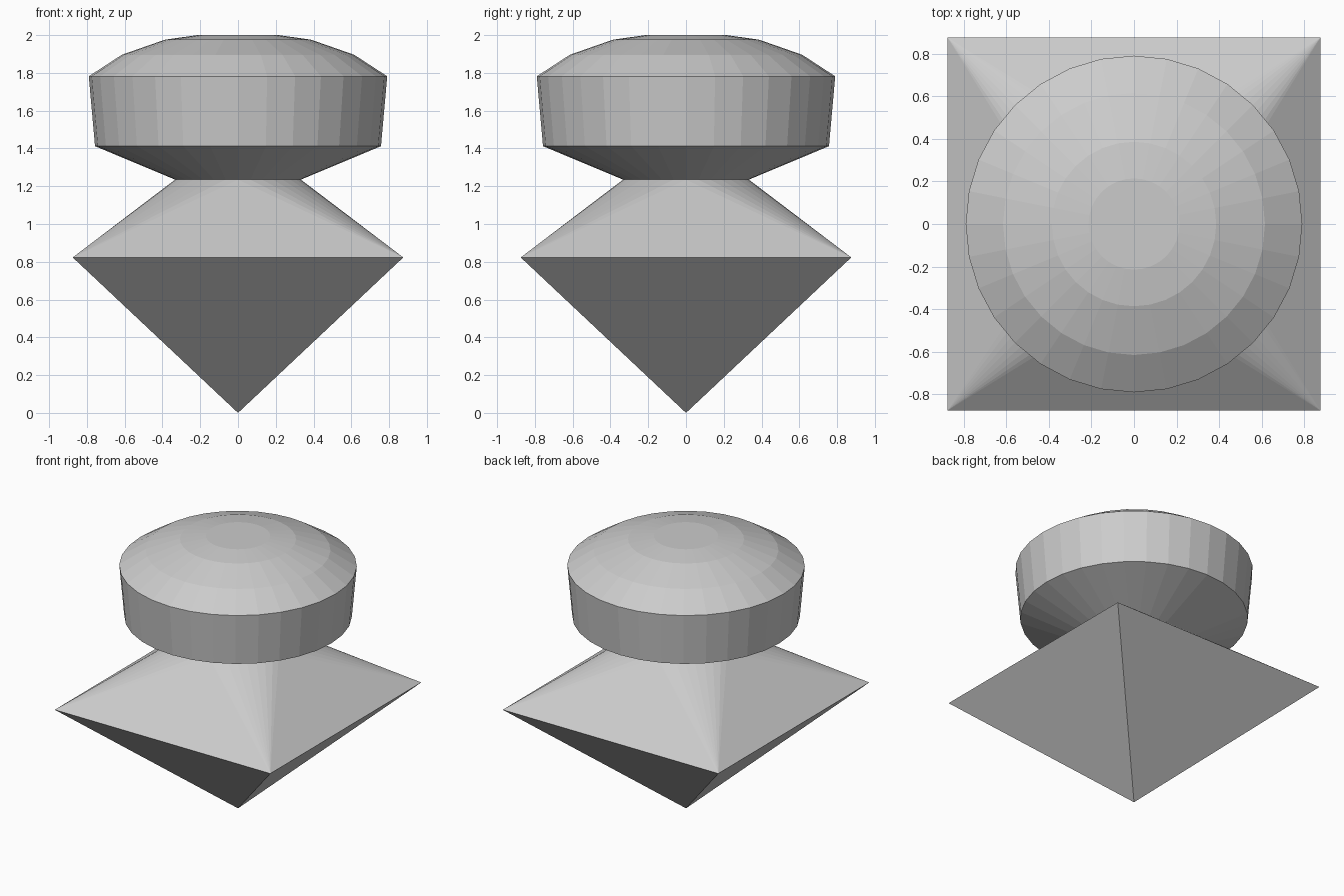
import bpy
import bmesh
from math import cos, sin, pi

if "Cube" in bpy.data.objects:
    bpy.data.objects.remove(bpy.data.objects["Cube"])

SEG = 32
NECK_R, NECK_Z = 0.333, 1.235


def ring(bm, r, z):
    return [bm.verts.new((r * cos(2 * pi * i / SEG), r * sin(2 * pi * i / SEG), z))
            for i in range(SEG)]


def finish(bm, name):
    bmesh.ops.recalc_face_normals(bm, faces=bm.faces)
    mesh = bpy.data.meshes.new(name)
    bm.to_mesh(mesh)
    bm.free()
    obj = bpy.data.objects.new(name, mesh)
    bpy.context.collection.objects.link(obj)
    return obj


# Base: inverted pyramid below, square-to-round shoulder above
bm = bmesh.new()
tip = bm.verts.new((0, 0, 0))
h = 0.875
corners = [bm.verts.new((x * h, y * h, 0.823))
           for x, y in ((1, 1), (-1, 1), (-1, -1), (1, -1))]
neck = ring(bm, NECK_R, NECK_Z)
quarter = SEG // 4
for k in range(4):
    a, b = corners[k], corners[(k + 1) % 4]
    bm.faces.new((tip, b, a))
    # flat side triangle up to the neck
    bm.faces.new((a, b, neck[(k + 1) * quarter % SEG]))
    # fan from the corner to its quarter of the neck
    for i in range(k * quarter, (k + 1) * quarter):
        bm.faces.new((a, neck[(i + 1) % SEG], neck[i]))
finish(bm, "pointed_base")

# Cap: flared underside, tapered band and faceted dome
bm = bmesh.new()
profile = [(NECK_R, NECK_Z), (0.757, 1.412), (0.79, 1.782),
           (0.615, 1.896), (0.386, 1.976), (0.214, 2.0)]
rings = [ring(bm, r, z) for r, z in profile]
for lo, hi in zip(rings, rings[1:]):
    for i in range(SEG):
        j = (i + 1) % SEG
        bm.faces.new((lo[i], lo[j], hi[j], hi[i]))
bm.faces.new(rings[-1])
finish(bm, "domed_cap")
